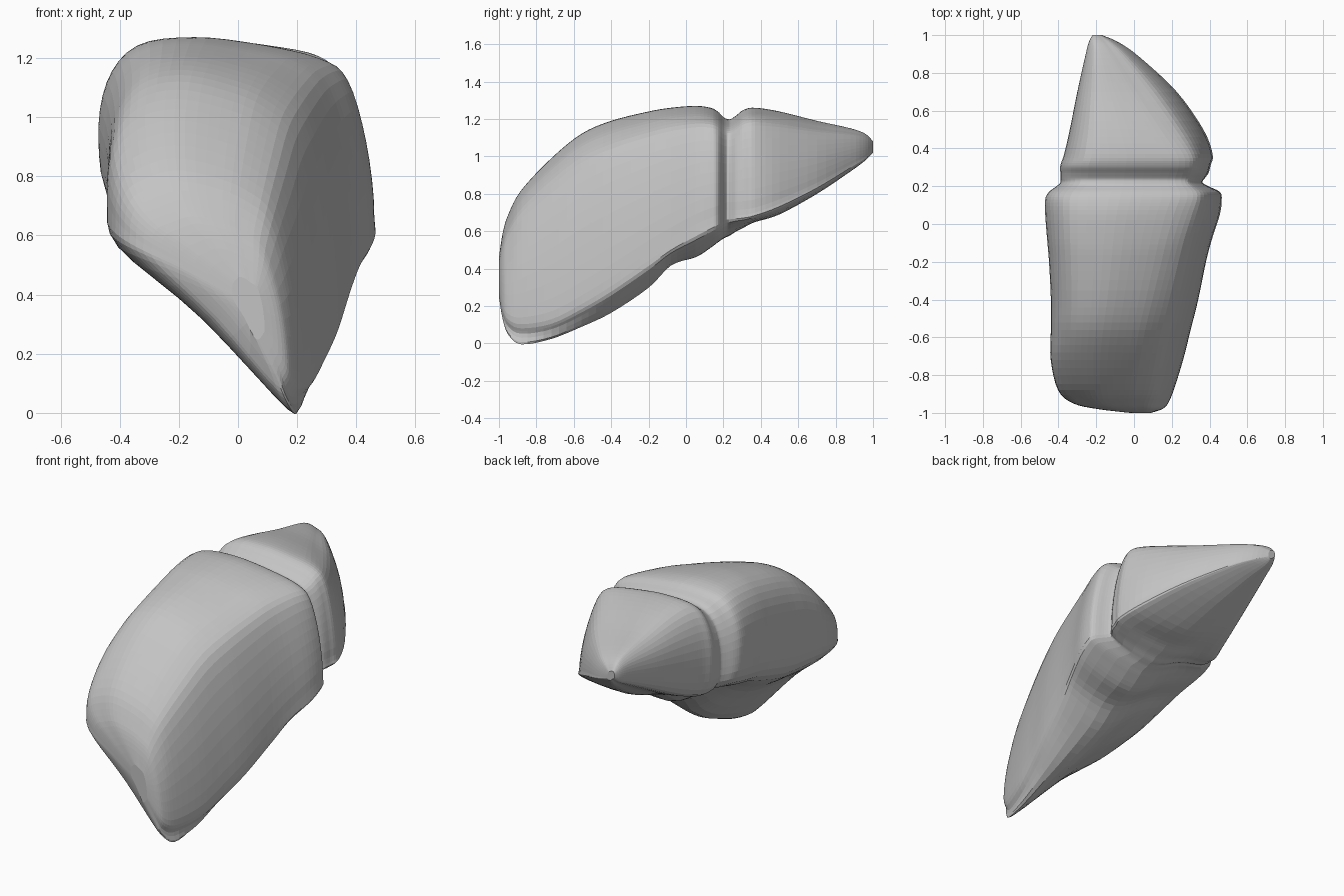
import bpy
import bmesh
from mathutils import Vector

default_cube = bpy.data.objects.get("Cube")
if default_cube:
    bpy.data.objects.remove(default_cube, do_unlink=True)

# Single grey colour for the whole organ
grey = bpy.data.materials.new("matte grey")
grey.use_nodes = True
colour = (0.55, 0.55, 0.55, 1)
grey.diffuse_color = colour
shader = next(n for n in grey.node_tree.nodes if n.type == "BSDF_PRINCIPLED")
shader.inputs["Base Color"].default_value = colour
shader.inputs["Roughness"].default_value = 0.8


def mix(a, b, t):
    return a + (b - a) * t


def spline(points, steps, closed):
    """Smooth curve through points of any dimension."""
    count = len(points)

    def pick(i):
        return points[i % count] if closed else points[max(0, min(count - 1, i))]

    result = []
    for i in range(count if closed else count - 1):
        before, start, end, after = (pick(i + k) for k in (-1, 0, 1, 2))
        for s in range(steps):
            t = s / steps
            bend = (before * 2 - start * 5 + end * 4 - after) * t * t
            twist = (start * 3 - before - end * 3 + after) * t ** 3
            result.append((start * 2 + (end - before) * t + bend + twist) / 2)
    if not closed:
        result.append(points[-1])
    return result


def cross_section(station):
    """Wedge outline: rounded crown, sloping side face, keel underneath."""
    y, left, right, top, ridge, left_z, edge_z, keel, keel_z = station
    width, height = right - left, top - keel_z
    outline = [
        (left + width * 0.05, left_z),
        (left, mix(left_z, top, 0.35)),
        (left + width * 0.03, mix(left_z, top, 0.72)),
        (left + width * 0.14, top - height * 0.035),
        (mix(left, ridge, 0.45), top),
        (mix(left, ridge, 0.75), top - height * 0.03),
        (ridge, top - height * 0.085),
        (mix(ridge, right, 0.5), mix(top, edge_z, 0.21)),
        (mix(ridge, right, 0.85), mix(top, edge_z, 0.54)),
        (right, mix(edge_z, top, 0.08)),
        (right - width * 0.04, mix(edge_z, keel_z, 0.4)),
        (keel, keel_z),
        (mix(keel, left, 0.5), mix(keel_z, left_z, 0.57)),
    ]
    ring = spline([Vector(p) for p in outline], 4, True)
    return [Vector((p.x, y, p.y)) for p in ring]


def loft(name, stations):
    """Loft cross-sections along the length and close both ends."""
    path = spline([Vector(s) / 100 for s in stations], 4, False)
    bm = bmesh.new()
    rings = [[bm.verts.new(p) for p in cross_section(s)] for s in path]
    for ring, following in zip(rings, rings[1:]):
        for i in range(len(ring)):
            bm.faces.new((ring[i - 1], ring[i], following[i], following[i - 1]))
    for ring in (rings[0], rings[-1]):
        centre = bm.verts.new(sum((v.co for v in ring), Vector()) / len(ring))
        for i in range(len(ring)):
            bm.faces.new((ring[i - 1], ring[i], centre))
    bmesh.ops.recalc_face_normals(bm, faces=bm.faces)
    mesh = bpy.data.meshes.new(name)
    bm.to_mesh(mesh)
    bm.free()
    mesh.materials.append(grey)
    bpy.context.collection.objects.link(bpy.data.objects.new(name, mesh))


# Stations in hundredths: y, left, right, top, ridge, left_z, edge_z, keel, keel_z
large_front_lobe = [
    (-100, -2, 9, 46, 4, 38, 28, 6, 25),
    (-98, -19, 15, 59, 2, 46, 17, 11, 14),
    (-95, -32, 18, 69, 1, 51, 11, 14, 6),
    (-88, -40, 21, 82, 3, 54, 8, 17, 1),
    (-72, -44, 26, 99, 6, 56, 10, 17, 4),
    (-56, -44, 30, 112, 9, 57, 18, 16, 10),
    (-40, -44, 34, 119, 13, 59, 28, 14, 17),
    (-20, -45, 38, 124, 18, 65, 42, 10, 30),
    (-8, -46, 41, 126, 21, 69, 50, 8, 42),
    (5, -47, 45, 127, 25, 72, 58, 8, 46),
    (13, -47, 46, 126, 28, 74, 62, 8, 51),
    (17, -45, 45, 124, 28, 74, 64, 8, 54),
]
groove = [
    (20, -41, 39, 121, 26, 73, 66, 7, 56),
    (22, -39, 36, 120, 25, 73, 67, 7, 57),
    (24, -39, 37, 120, 25, 72, 67, 6, 58),
]
small_back_lobe = [
    (27, -39, 39, 122, 26, 72, 67, 6, 60),
    (31, -39, 40, 125, 27, 72, 67, 5, 62),
    (37, -37, 41, 126, 26, 73, 68, 5, 65),
    (50, -34, 36, 124, 17, 78, 73, 2, 69),
    (70, -30, 22, 119, 3, 88, 83, -4, 80),
    (88, -26, 3, 115, -9, 97, 94, -12, 92),
    (96, -24, -8, 112, -15, 101, 99, -17, 98),
    (100, -22, -17, 108, -19, 104, 103, -19, 102),
]
loft("two_lobed_body", large_front_lobe + groove + small_back_lobe)
